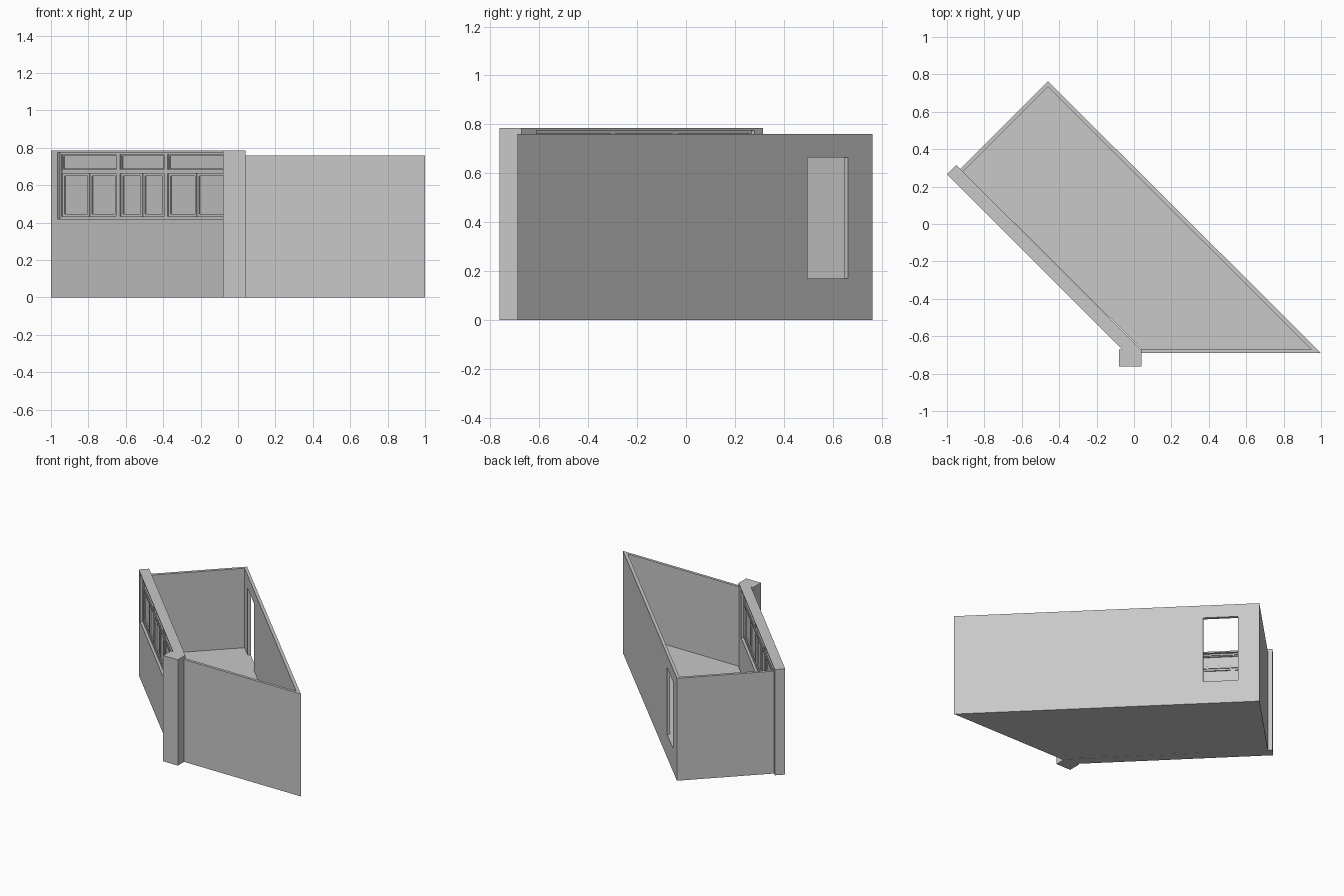
import bpy
import bmesh
from math import sqrt

cube = bpy.data.objects.get("Cube")
if cube:
    bpy.data.objects.remove(cube, do_unlink=True)

# Single flat colour
grey = bpy.data.materials.new("light grey")
grey.use_nodes = True
tone = (0.58, 0.58, 0.58, 1.0)
grey.diffuse_color = tone
grey.node_tree.nodes["Principled BSDF"].inputs["Base Color"].default_value = tone

WALL_TOP, FLOOR_TOP, FACADE_TOP = 0.76, 0.17, 0.785
S = 1 / sqrt(2)


def build(name, prisms):
    """One object from upright prisms given as (outline, bottom, top)."""
    bm = bmesh.new()
    for outline, z0, z1 in prisms:
        base = bm.faces.new([bm.verts.new((x, y, z0)) for x, y in outline])
        new = bmesh.ops.extrude_face_region(bm, geom=[base])["geom"]
        top = [v for v in new if isinstance(v, bmesh.types.BMVert)]
        bmesh.ops.translate(bm, verts=top, vec=(0, 0, z1 - z0))
        if base not in [f for f in bm.faces]:
            bm.faces.new([v for v in base.verts])
    bmesh.ops.recalc_face_normals(bm, faces=bm.faces)
    mesh = bpy.data.meshes.new(name)
    bm.to_mesh(mesh)
    bm.free()
    mesh.materials.append(grey)
    obj = bpy.data.objects.new(name, mesh)
    bpy.context.collection.objects.link(obj)
    return obj


def diagonal_box(origin, u0, u1, d0, d1, z0, z1):
    """Box along the diagonal walls: u runs along the wall, d inward."""
    corners = [(u0, d0), (u1, d0), (u1, d1), (u0, d1)]
    return [(origin[0] + (u + d) * S, origin[1] + (d - u) * S) for u, d in corners], z0, z1


def cut(target, prism):
    cutter = build("cutter", [prism])
    cutter.hide_render = True
    mod = target.modifiers.new("opening", "BOOLEAN")
    mod.operation, mod.solver, mod.object = "DIFFERENCE", "EXACT", cutter
    bpy.context.view_layer.objects.active = target
    bpy.ops.object.modifier_apply(modifier=mod.name)
    bpy.data.objects.remove(cutter, do_unlink=True)


# Three thin room walls as one mitred shell, with a doorway
inner = [(0.04, -0.67), (0.947, -0.67), (-0.46, 0.733), (-0.914, 0.279)]
walls = build("room_walls", [([(-0.929, 0.294), (-0.46, 0.763), (1, -0.69),
                               (0.04, -0.69)] + inner, 0, WALL_TOP)])
cut(walls, diagonal_box((-0.355, 0.665), 0, 0.235, -0.1, 0.1, FLOOR_TOP, 0.665))

# Raised floor slab
build("floor", [(inner, 0, FLOOR_TOP)])

# Thick window wall and corner pillar
corner = (-1, 0.265)
facade = build("window_wall", [([corner, (-0.95, 0.315), (0.037, -0.672),
                                 (-0.063, -0.672)], 0, FACADE_TOP)])
U0, U1, Z0, Z1 = 0.05, 1.31, 0.42, 0.775
cut(facade, diagonal_box(corner, U0, U1, -0.1, 0.2, Z0, Z1))
build("corner_pillar", [([(-0.08, -0.763), (0.04, -0.763), (0.04, -0.672),
                          (-0.08, -0.672)], 0, FACADE_TOP)])


def rim(u0, u1, z0, z1, w, d0, d1):
    """Four bars around a rectangular opening."""
    return [diagonal_box(corner, *b) for b in (
        (u0, u0 + w, d0, d1, z0, z1), (u1 - w, u1, d0, d1, z0, z1),
        (u0 + w, u1 - w, d0, d1, z0, z0 + w), (u0 + w, u1 - w, d0, d1, z1 - w, z1))]


# Window frame: outer rim, mullions and transom
F0, F1 = 0.018, 0.053
bays = [(0.065, 0.475), (0.505, 0.835), (0.865, 1.295)]
bars = rim(U0, U1, Z0, Z1, 0.012, F0, F1)
for (_, a), (b, _) in zip(bays, bays[1:]):
    bars.append(diagonal_box(corner, a, b, F0, F1, Z0 + 0.012, Z1 - 0.012))
for a, b in bays:
    bars.append(diagonal_box(corner, a, b, F0, F1, 0.663, 0.683))
build("window_frame", bars)

# Paired lower sashes and single upper sashes
sashes = []
for a, b in bays:
    mid = (a + b) / 2
    for left, right in ((a, mid - 0.002), (mid + 0.002, b)):
        sashes += rim(left, right, 0.432, 0.663, 0.014, 0.024, 0.047)
    sashes += rim(a, b, 0.683, 0.763, 0.007, 0.024, 0.047)
build("window_sashes", sashes)

# Solid panes behind the sashes
build("window_panes", [diagonal_box(corner, U0, U1, 0.032, 0.039, Z0, Z1)])
